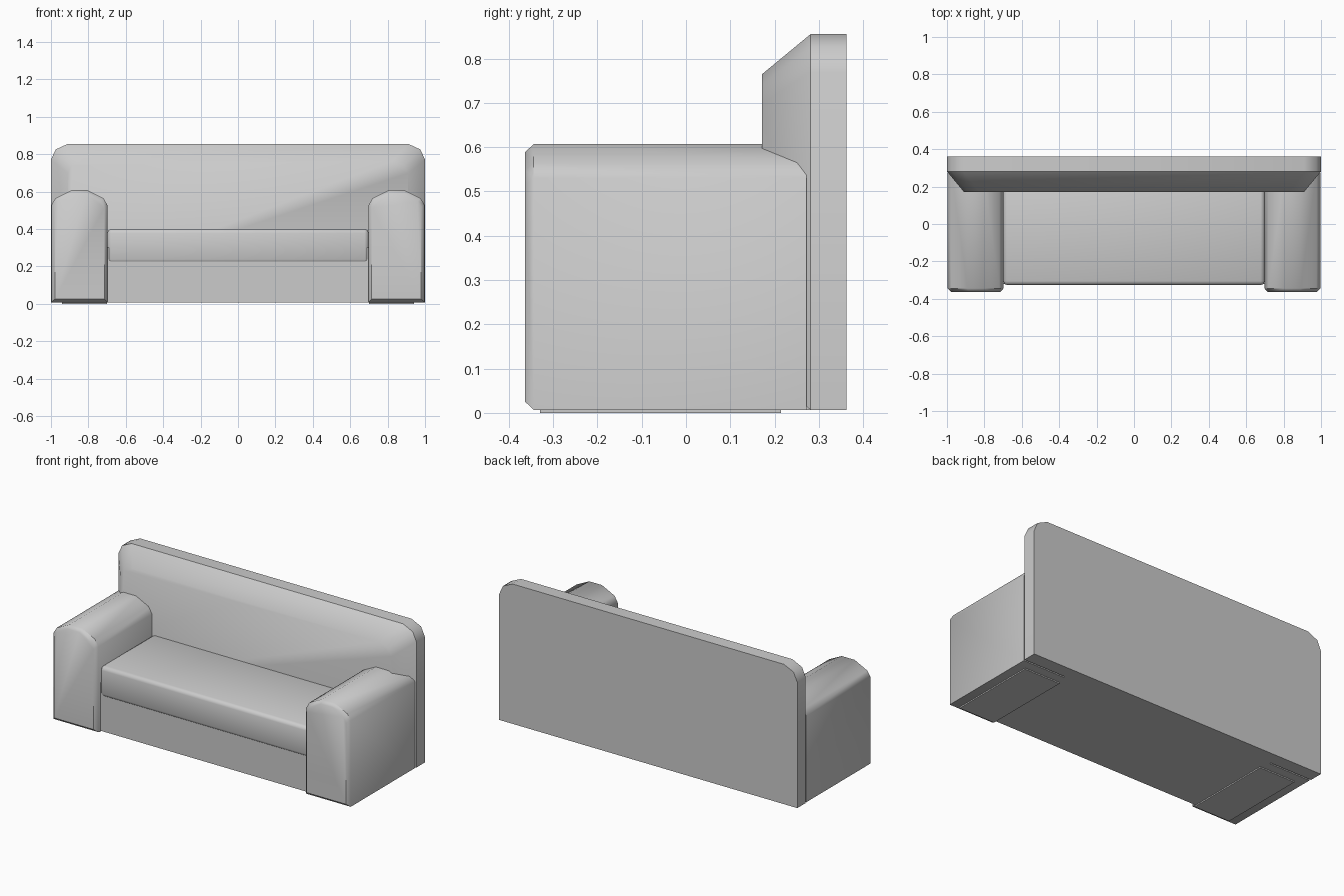
import bpy, bmesh, math

if "Cube" in bpy.data.objects:
    bpy.data.objects.remove(bpy.data.objects["Cube"], do_unlink=True)

fabric = bpy.data.materials.new("grey_fabric")
fabric.use_nodes = True
grey = (0.6, 0.6, 0.6, 1)
fabric.diffuse_color = grey
fabric.node_tree.nodes["Principled BSDF"].inputs["Base Color"].default_value = grey

FLOOR = 0.007


def finish(name, bm, angle):
    """Turn a bmesh into a shaded, coloured object."""
    bmesh.ops.recalc_face_normals(bm, faces=bm.faces)
    mesh = bpy.data.meshes.new(name)
    bm.to_mesh(mesh)
    bm.free()
    mesh.materials.append(fabric)
    obj = bpy.data.objects.new(name, mesh)
    bpy.context.collection.objects.link(obj)
    bpy.ops.object.select_all(action='DESELECT')
    obj.select_set(True)
    bpy.context.view_layer.objects.active = obj
    bpy.ops.object.shade_smooth_by_angle(angle=math.radians(angle))
    return obj


def loft(name, profile, stations, angle=45):
    """Sweep an (x, z) profile along y; each station is (y, inset)."""
    xs, zs = [p[0] for p in profile], [p[1] for p in profile]
    cx, cz = (min(xs) + max(xs)) / 2, (min(zs) + max(zs)) / 2
    hx, hz = max(xs) - cx, max(zs) - cz
    bm = bmesh.new()
    rings = []
    for y, inset in stations:
        sx, sz = 1 - inset / hx, 1 - inset / hz
        rings.append([bm.verts.new((cx + (x - cx) * sx, y, cz + (z - cz) * sz))
                      for x, z in profile])
    n = len(profile)
    for a, b in zip(rings, rings[1:]):
        for i in range(n):
            j = (i + 1) % n
            bm.faces.new((a[i], a[j], b[j], b[i]))
    bm.faces.new(rings[0])
    bm.faces.new(rings[-1])
    return finish(name, bm, angle)


def box(name, low, high, bevel=0.0, segments=2):
    bm = bmesh.new()
    bmesh.ops.create_cube(bm, size=1)
    for v in bm.verts:
        v.co = [l + (h - l) * (c + 0.5) for l, h, c in zip(low, high, v.co)]
    if bevel:
        bmesh.ops.bevel(bm, geom=bm.edges[:], offset=bevel,
                        segments=segments, affect='EDGES', profile=0.5)
    return finish(name, bm, 50)


# Backrest: rounded slab with a sloped cushion face
half_back = [(1, FLOOR), (1, 0.77), (0.975, 0.825), (0.91, 0.855)]
back_profile = half_back + [(-x, z) for x, z in reversed(half_back)]
loft("backrest", back_profile, [(0.362, 0), (0.281, 0)])
loft("backrest_cushion", back_profile, [(0.281, 0), (0.172, 0.09)])

# Armrests: rounded top, chamfered front, thin pad underneath
arm_profile = [(0.697, FLOOR), (0.697, 0.525), (0.72, 0.565), (0.805, 0.607),
               (0.89, 0.607), (0.975, 0.565), (0.997, 0.53), (0.997, FLOOR)]
for side, name in ((1, "left"), (-1, "right")):
    loft(name + "_armrest", [(side * x, z) for x, z in arm_profile],
         [(-0.363, 0.018), (-0.344, 0), (0.272, 0)])
    xs = sorted((side * 0.7, side * 0.94))
    box(name + "_arm_pad", (xs[0], -0.33, 0), (xs[1], 0.215, 0.02))

# Seat: plain base and a soft cushion
box("seat_base", (-0.72, -0.322, FLOOR), (0.72, 0.29, 0.3))
box("seat_cushion", (-0.699, -0.327, 0.215), (0.699, 0.24, 0.4), 0.022)
